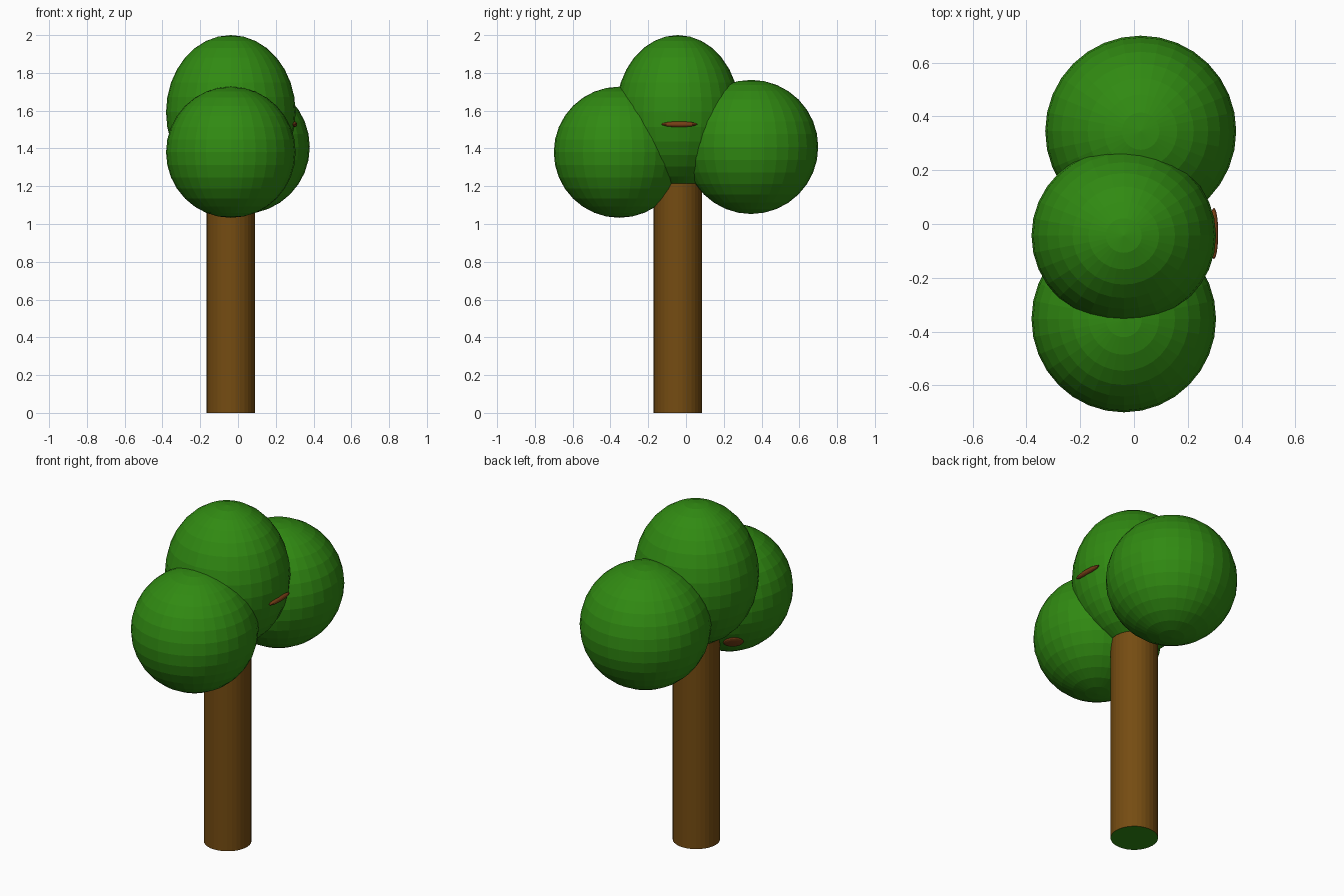
import bpy
from mathutils import Vector

if "Cube" in bpy.data.objects:
    bpy.data.objects.remove(bpy.data.objects["Cube"])


def material(name, rgb):
    m = bpy.data.materials.new(name)
    m.diffuse_color = (*rgb, 1.0)
    m.use_nodes = True
    m.node_tree.nodes["Principled BSDF"].inputs["Base Color"].default_value = m.diffuse_color
    return m


leaf = material("leaf_green", (0.030, 0.255, 0.006))
bark = material("bark_brown", (0.178, 0.072, 0.006))
knot_brown = material("knot_red_brown", (0.19, 0.050, 0.008))


def ball(name, center, radii, mat, segments=32, rings=16, normal=None):
    """Ellipsoid; its local z can be turned towards a normal."""
    bpy.ops.mesh.primitive_uv_sphere_add(segments=segments, ring_count=rings,
                                         radius=1, location=center)
    ob = bpy.context.object
    ob.name = name
    ob.scale = radii
    if normal:
        ob.rotation_euler = Vector(normal).to_track_quat('Z', 'Y').to_euler()
    ob.data.materials.append(mat)
    return ob


# Trunk, with a green underside
bpy.ops.mesh.primitive_cylinder_add(vertices=32, radius=0.128, depth=1.4,
                                    location=(-0.038, -0.043, 0.7))
trunk = bpy.context.object
trunk.name = "trunk"
trunk.data.materials.append(bark)
trunk.data.materials.append(leaf)
for face in trunk.data.polygons:
    face.material_index = 1 if face.normal.z < -0.9 else 0

# Three foliage clumps
ball("top_foliage", (-0.038, -0.043, 1.592), (0.343, 0.328, 0.408), leaf)
ball("front_foliage", (-0.038, -0.353, 1.380), (0.343, 0.347, 0.347), leaf)
ball("back_foliage", (0.025, 0.345, 1.408), (0.355, 0.355, 0.355), leaf)

# Small bits of branch showing through the foliage
ball("side_branch_tip", (0.297, -0.035, 1.528), (0.016, 0.095, 0.015),
     knot_brown, 24, 8)
ball("lower_branch_tip", (-0.217, -0.135, 1.185), (0.055, 0.045, 0.012),
     knot_brown, 24, 8, normal=(-0.18, 0.22, -0.195))
